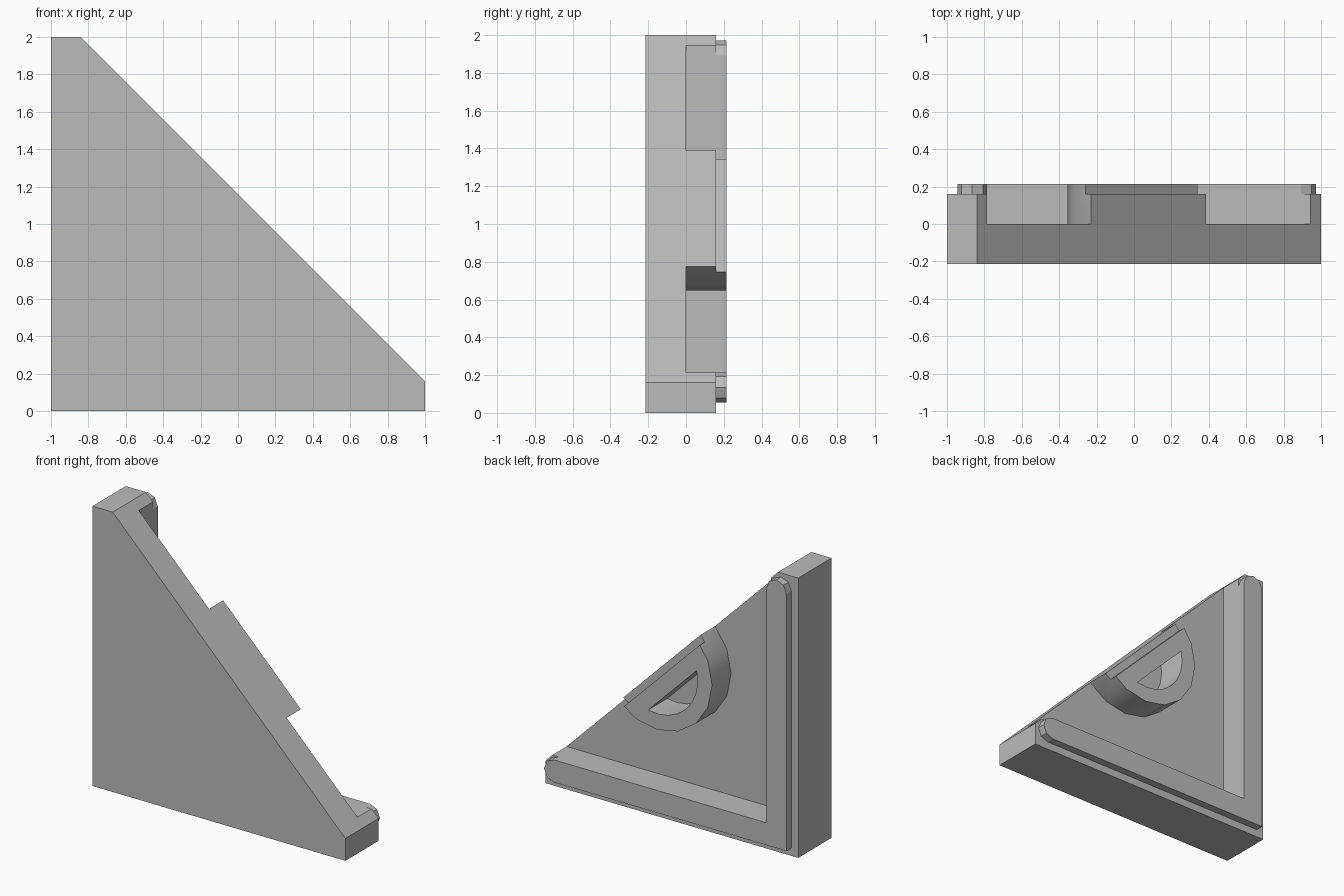
import bpy, bmesh
from math import sin, cos, asin, pi, radians, sqrt

cube = bpy.data.objects.get("Cube")
if cube:
    bpy.data.objects.remove(cube)

grey = bpy.data.materials.new("plain grey")
grey.use_nodes = True
grey.diffuse_color = (0.5, 0.5, 0.5, 1)
grey.node_tree.nodes["Principled BSDF"].inputs["Base Color"].default_value = (0.5, 0.5, 0.5, 1)


def finish(name, bm):
    bmesh.ops.recalc_face_normals(bm, faces=bm.faces)
    mesh = bpy.data.meshes.new(name)
    bm.to_mesh(mesh)
    bm.free()
    mesh.materials.append(grey)
    obj = bpy.data.objects.new(name, mesh)
    bpy.context.collection.objects.link(obj)
    return obj


def prism(name, outline, y0, y1):
    """Extrude an x-z outline from y0 to y1."""
    bm = bmesh.new()
    base = bm.faces.new([bm.verts.new((x, y0, z)) for x, z in outline])
    new = bmesh.ops.extrude_face_region(bm, geom=[base])["geom"]
    verts = [v for v in new if isinstance(v, bmesh.types.BMVert)]
    bmesh.ops.translate(bm, verts=verts, vec=(0, y1 - y0, 0))
    return finish(name, bm)


def select_only(obj):
    bpy.ops.object.select_all(action='DESELECT')
    obj.select_set(True)
    bpy.context.view_layer.objects.active = obj


FRONT, FLOOR, RIM, TOP = -0.215, 0.0, 0.16, 0.215
INNER_X, INNER_Z = -0.785, 0.215

# Triangular corner body with a pocket cut into its back
body = prism("corner_body", [(-1, 0), (1, 0), (1, 0.16), (-0.84, 2), (-1, 2)], FRONT, RIM)
cutter = prism("pocket_cutter", [(INNER_X, INNER_Z), (1.4, INNER_Z), (INNER_X, 2.4)], FLOOR, 0.5)
cutter.hide_render = True
cut = body.modifiers.new("pocket", 'BOOLEAN')
cut.operation = 'DIFFERENCE'
cut.solver = 'EXACT'
cut.object = cutter
select_only(body)
bpy.ops.object.modifier_apply(modifier=cut.name)
bpy.data.objects.remove(cutter)

# Raised L-shaped lip with rounded arm ends
r, reach = 0.08, 0.892
arc = [(r * cos(i * pi / 4), r * sin(i * pi / 4)) for i in range(5)]
upright_end = [(INNER_X - r + a, 1 + reach + b) for a, b in arc]
foot_end = [(reach + b, INNER_Z - r + a) for a, b in reversed(arc)]
prism("raised_lip", [(INNER_X - 2 * r, INNER_Z - 2 * r)] + foot_end
      + [(INNER_X, INNER_Z)] + upright_end, RIM, TOP)

# Hollow D-shaped boss against the sloping edge
R, HOLE_R, HOLE_SET, STEP = 0.434, 0.32, 0.17, 0.053
N = 8


def sloped(u, v, y):
    """Point u along the sloping edge and v inward from it."""
    return (0.0775 + (u - v) / sqrt(2), y, 1.0825 - (u + v) / sqrt(2))


outer = [(R * cos(pi * i / N), R * sin(pi * i / N)) for i in range(N + 1)]
stepped = list(outer)
k = STEP / outer[1][1]
end_u = R + (outer[1][0] - R) * k
stepped[0], stepped[-1] = (end_u, STEP), (-end_u, STEP)
start = asin(HOLE_SET / HOLE_R)
angles = [start + (pi - 2 * start) * i / N for i in range(N + 1)]
hole = [(HOLE_R * cos(a), HOLE_R * sin(a)) for a in angles]

bm = bmesh.new()
levels = [(outer, FLOOR), (outer, RIM), (stepped, RIM), (stepped, TOP), (hole, TOP), (hole, FLOOR)]
loops = [[bm.verts.new(sloped(u, v, y)) for u, v in pts] for pts, y in levels]
for j, a in enumerate(loops):
    b = loops[(j + 1) % len(loops)]
    for i in range(N + 1):
        n = (i + 1) % (N + 1)
        bm.faces.new((a[i], a[n], b[n], b[i]))
bmesh.ops.remove_doubles(bm, verts=bm.verts, dist=0.0005)
bmesh.ops.dissolve_degenerate(bm, edges=bm.edges, dist=0.0005)
boss = finish("hollow_boss", bm)
select_only(boss)
bpy.ops.object.shade_smooth_by_angle(angle=radians(30))
